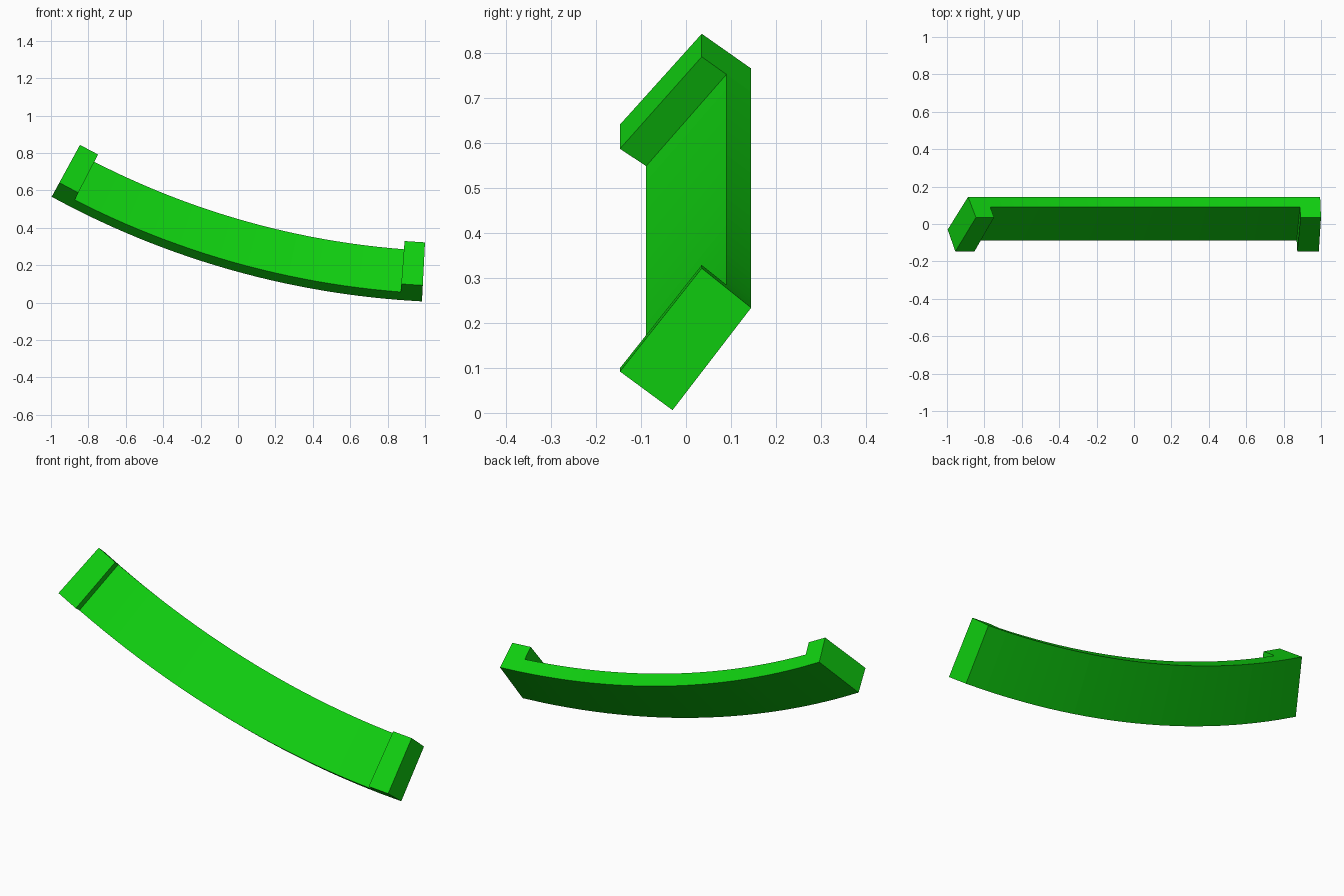
import bpy
import bmesh
import math

cube = bpy.data.objects.get("Cube")
if cube:
    bpy.data.objects.remove(cube, do_unlink=True)

green = bpy.data.materials.new("bright green")
green.use_nodes = True
color = (0.005, 0.63, 0.005, 1.0)
green.diffuse_color = color
green.node_tree.nodes["Principled BSDF"].inputs["Base Color"].default_value = color

# Arc axis (parallel to y) and the end angles, measured from straight down
CX, CZ = 1.222, 4.634
LOW, HIGH = 2.95, 28.6
BLOCK = 1.45

# Tilted cross-sections as (y, radius): the end blocks are twice as deep as the bar
BLOCK_SECTION = [(0.035, 4.318), (0.145, 4.406), (-0.03, 4.634), (-0.147, 4.548)]
BAR_SECTION = [(0.09, 4.362), (0.145, 4.406), (-0.03, 4.634), (-0.0885, 4.591)]


def sweep(name, section, start, end, steps):
    """Sweep a closed section along the arc and cap both ends."""
    bm = bmesh.new()
    rings = []
    for i in range(steps + 1):
        a = math.radians(start + (end - start) * i / steps)
        rings.append([bm.verts.new((CX - r * math.sin(a), y, CZ - r * math.cos(a)))
                      for y, r in section])
    n = len(section)
    for r0, r1 in zip(rings, rings[1:]):
        for j in range(n):
            k = (j + 1) % n
            bm.faces.new((r0[j], r0[k], r1[k], r1[j]))
    bm.faces.new(rings[0])
    bm.faces.new(rings[-1])
    bmesh.ops.recalc_face_normals(bm, faces=bm.faces[:])
    mesh = bpy.data.meshes.new(name)
    bm.to_mesh(mesh)
    bm.free()
    mesh.materials.append(green)
    obj = bpy.data.objects.new(name, mesh)
    bpy.context.collection.objects.link(obj)
    return obj


# Curved bar between two thicker end blocks
sweep("curved_bar", BAR_SECTION, LOW + BLOCK, HIGH - BLOCK, 24)
sweep("left_end_block", BLOCK_SECTION, LOW, LOW + BLOCK, 1)
sweep("right_end_block", BLOCK_SECTION, HIGH - BLOCK, HIGH, 1)
